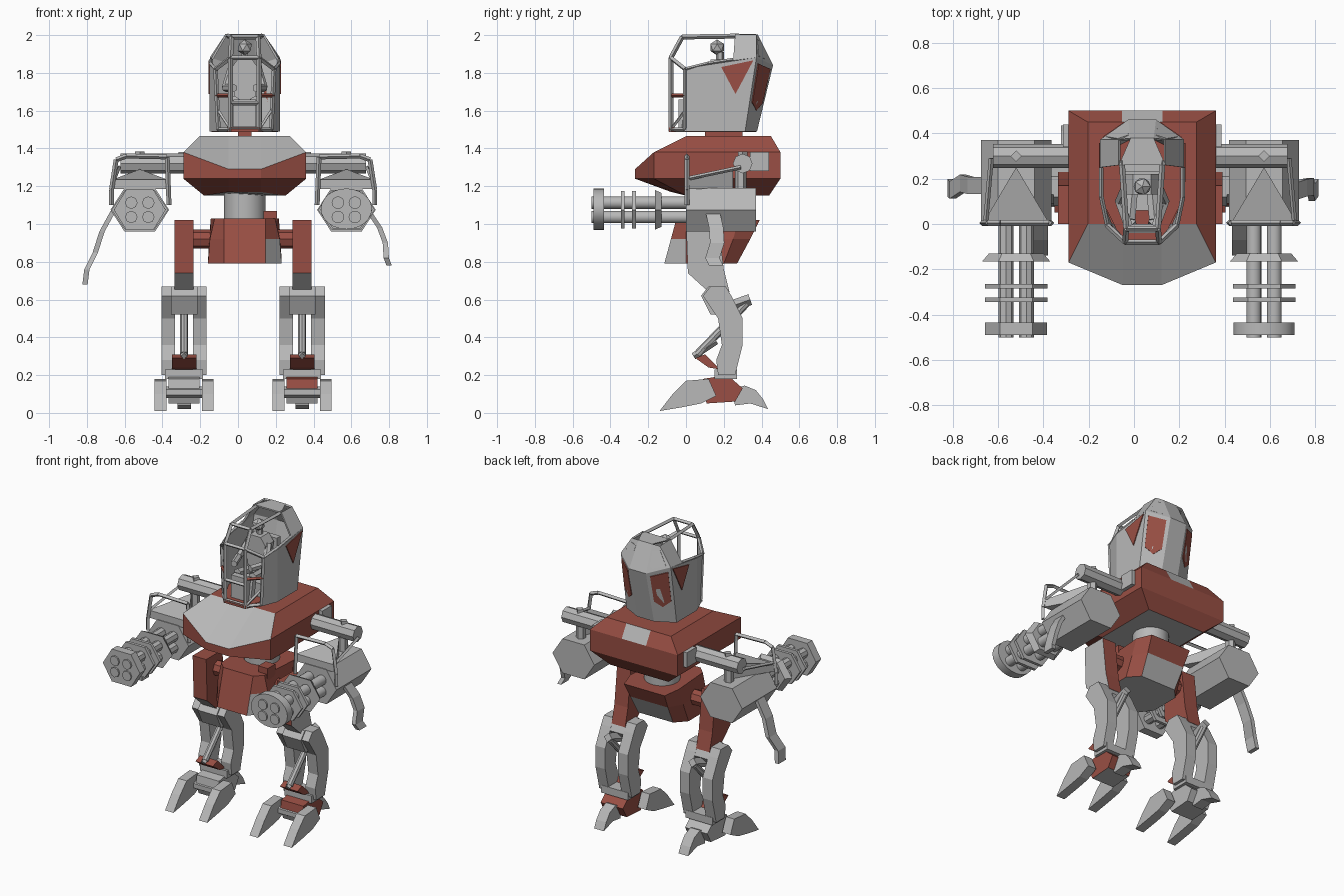
import bpy, bmesh, math
from mathutils import Vector

if "Cube" in bpy.data.objects:
    bpy.data.objects.remove(bpy.data.objects["Cube"])

CX, LX = 0.036, 0.027   # centre lines of body and limbs


def material(name, rgb):
    m = bpy.data.materials.new(name)
    m.use_nodes = True
    m.diffuse_color = (*rgb, 1)
    m.node_tree.nodes["Principled BSDF"].inputs["Base Color"].default_value = (*rgb, 1)
    return m


MATS = [material("armour_grey", (0.48, 0.48, 0.48)), material("hull_red", (0.32, 0.078, 0.058))]
GREY, RED = 0, 1


def finish(name, bm, mat=GREY):
    bmesh.ops.recalc_face_normals(bm, faces=bm.faces)
    me = bpy.data.meshes.new(name)
    bm.to_mesh(me)
    bm.free()
    for m in MATS:
        me.materials.append(m)
    for p in me.polygons:
        p.material_index = mat
    ob = bpy.data.objects.new(name, me)
    bpy.context.collection.objects.link(ob)
    return ob


def paint(ob, mat, rule):
    for p in ob.data.polygons:
        if rule(p.center, p.normal):
            p.material_index = mat


def smooth(ob):
    bpy.ops.object.select_all(action='DESELECT')
    ob.select_set(True)
    bpy.context.view_layer.objects.active = ob
    bpy.ops.object.shade_smooth_by_angle(angle=math.radians(40))


def loft(name, rings, mat=GREY, caps=True):
    bm = bmesh.new()
    rows = [[bm.verts.new(p) for p in r] for r in rings]
    n = len(rows[0])
    for a, b in zip(rows, rows[1:]):
        for i in range(n):
            j = (i + 1) % n
            bm.faces.new((a[i], a[j], b[j], b[i]))
    if caps:
        bm.faces.new(rows[0])
        bm.faces.new(rows[-1])
    return finish(name, bm, mat)


def mirrored(half):
    """Close a half outline across the body centre line."""
    return [(CX + x, y, z) for x, y, z in half] + [(CX - x, y, z) for x, y, z in reversed(half)]


def prism(name, profile, x0, x1, mat=GREY):
    return loft(name, [[(x, y, z) for y, z in profile] for x in (x0, x1)], mat)


def hull(name, pts, mat=GREY):
    bm = bmesh.new()
    for p in pts:
        bm.verts.new(p)
    bmesh.ops.convex_hull(bm, input=bm.verts)
    bmesh.ops.dissolve_limit(bm, angle_limit=0.02, verts=bm.verts, edges=bm.edges)
    return finish(name, bm, mat)


def box(name, lo, hi, mat=GREY):
    return prism(name, [(lo[1], lo[2]), (hi[1], lo[2]), (hi[1], hi[2]), (lo[1], hi[2])], lo[0], hi[0], mat)


def bars(name, path, r, mat=GREY, n=4, r2=None):
    """Straight rods joining the points of a path."""
    bm = bmesh.new()
    for a, b in zip(path, path[1:]):
        a, b = Vector(a), Vector(b)
        made = bmesh.ops.create_cone(bm, cap_ends=True, segments=n, radius1=r,
                                     radius2=r if r2 is None else r2, depth=(b - a).length)["verts"]
        rot = (b - a).to_track_quat('Z', 'Y').to_matrix()
        for v in made:
            v.co = rot @ v.co + (a + b) / 2
    return finish(name, bm, mat)


def plate(name, quad, outline, mat=RED):
    """Thin painted plate laid on a quad, with its outline in quad coordinates."""
    a, b, c, d = map(Vector, quad)
    nrm = (c - a).cross(d - b).normalized() * 0.005
    pts = [a.lerp(b, u).lerp(d.lerp(c, u), v) for u, v in outline]
    return loft(name, [[p - nrm for p in pts], [p + nrm for p in pts]], mat)


# Torso hull with grey nose panels
torso = loft("torso_hull", [mirrored(r) for r in (
    [(.09, .44, 1.15), (.215, .44, 1.15), (.215, 0, 1.15), (.085, -.08, 1.17)],
    [(.09, .5, 1.24), (.325, .5, 1.24), (.325, -.17, 1.24), (.085, -.27, 1.24)],
    [(.09, .5, 1.38), (.325, .5, 1.38), (.325, -.17, 1.38), (.085, -.27, 1.29)],
    [(.09, .45, 1.465), (.24, .45, 1.465), (.24, 0, 1.465), (.085, 0, 1.465)])], RED)
paint(torso, GREY, lambda c, n: n.z > .2 and c.z > 1.3 and c.z < 1.46
      and (c.y < -.03 and abs(c.x - CX) < .25 or c.y > .4 and abs(c.x - CX) < .05))
paint(torso, GREY, lambda c, n: n.z < -.95)
smooth(bars("waist_column", [(CX, .2, .98), (CX, .2, 1.17)], .11, n=20))
box("neck", (CX - .035, .1, 1.45), (CX + .035, .3, 1.5), RED)

# Pelvis
pelvis = loft("pelvis", [mirrored(r) for r in (
    [(.13, .27, .79), (.195, .2, .79), (.195, 0, .79), (.11, -.115, .79)],
    [(.14, .34, .92), (.19, .25, .92), (.185, 0, .92), (.11, -.08, .92)],
    [(.15, .39, 1.02), (.18, .28, 1.03), (.16, 0, 1.03), (.11, -.05, 1.03)])], RED)
paint(pelvis, GREY, lambda c, n: n.z < -.9 or c.y > .27 and c.z < .93 and abs(n.x) < .2
      or n.x > .3 and n.y < -.3 and c.z < .9)
box("pelvis_bracket", (CX + .1, .02, .92), (CX + .17, .1, 1.07), RED)

# Cockpit shell: side walls, back and roof
low = [(.135, -.01, 1.49), (.18, .1, 1.49), (.18, .31, 1.49), (.06, .37, 1.49)]
mid = [(.15, -.01, 1.82), (.18, .1, 1.84), (.18, .37, 1.88), (.06, .455, 1.84)]
top = [(.1, .26, 2.0), (.1, .37, 2.0), (.05, .375, 2.0)]
bm = bmesh.new()
for s in (1, -1):
    def V(p):
        return bm.verts.new((CX + s * p[0], p[1], p[2]))
    for i in range(3):
        bm.faces.new([V(p) for p in (low[i], low[i + 1], mid[i + 1], mid[i])])
    bm.faces.new([V(p) for p in ((.18, .25, 1.862), mid[2], top[1], top[0])])
    bm.faces.new([V(p) for p in (mid[2], mid[3], top[2], top[1])])
for a, b in ((low[3], mid[3]), (mid[3], top[2]), (top[2], top[0])):
    bm.faces.new([bm.verts.new((CX + s * p[0], p[1], p[2])) for p, s in ((a, 1), (b, 1), (b, -1), (a, -1))])
bmesh.ops.remove_doubles(bm, verts=bm.verts, dist=.0005)
shell = finish("cockpit_shell", bm)
mod = shell.modifiers.new("thickness", 'SOLIDIFY')
mod.thickness, mod.offset = .012, 0
loft("cockpit_floor", [mirrored([(x, y, z) for x, y in ((.06, .37), (.175, .31), (.175, .1), (.08, -.09))])
                       for z in (1.487, 1.51)], RED)

for s, side in ((1, "left"), (-1, "right")):
    def at(*pts):
        return [(CX + s * x, y, z) for x, y, z in pts]
    # Painted panels on the shell
    plate(side + "_cheek_triangle", at((.186, .1, 1.49), (.186, .37, 1.49), (.186, .37, 1.88), (.186, .1, 1.84)),
          [(.32, .94), (.95, .97), (.6, .53)])
    plate(side + "_back_panel", at(low[2], low[3], mid[3], mid[2]), [(.1, .4), (.5, .3), (.85, .42), (.85, .93), (.1, .93)]) \
        .location = (s * .003, .007, 0)
    plate(side + "_roof_panel", at(mid[2], mid[3], top[2], top[1]), [(.15, .1), (.9, .1), (.9, .8), (.15, .8)], GREY)
    # Canopy frame
    bars(side + "_canopy_rail", at((.075, -.08, 1.49), (.075, -.08, 1.88), (.07, -.02, 1.99), (.09, .28, 1.995)), .013)
    bars(side + "_canopy_side_frame", at((.075, -.08, 1.5), (.14, -.005, 1.5), (.155, -.005, 1.82), (.075, -.08, 1.88)), .012)
    bars(side + "_canopy_top_brace", at((.155, 0, 1.82), (.18, .12, 1.85), (.18, .25, 1.87)), .01)
    bars(side + "_canopy_side_bar", at((.075, -.08, 1.68), (.15, -.005, 1.68)), .01, RED)
    bars(side + "_canopy_brace", at((.075, -.08, 1.5), (.14, -.005, 1.6)), .009)
    # Pilot limbs
    bars(side + "_pilot_arm", at((.07, .17, 1.82), (.1, .1, 1.72), (.06, -.01, 1.72)), .022, n=6)
    bars(side + "_pilot_leg", at((.04, .18, 1.63), (.055, .02, 1.65), (.05, 0, 1.51)), .028, n=6)
for z in (1.505, 1.64, 1.88):
    bars("canopy_crossbar", [(CX - .075, -.08, z), (CX + .075, -.08, z)], .012)
bars("canopy_top_crossbar", [(CX - .07, -.02, 1.99), (CX + .07, -.02, 1.99)], .012)

# Pilot and seat
hull("pilot_body", [(CX + x * w, y, z) for x in (-1, 1) for w, z in ((.045, 1.6), (.075, 1.82), (.04, 1.87))
                    for y in (.13, .22)])
bars("pilot_neck", [(CX, .18, 1.86), (CX, .18, 1.91)], .02, n=6)
bm = bmesh.new()
bmesh.ops.create_icosphere(bm, subdivisions=1, radius=.042)
finish("pilot_head", bm).location = (CX, .165, 1.935)
box("seat_back", (CX - .09, .23, 1.51), (CX + .09, .27, 1.84))
box("seat_base", (CX - .09, .06, 1.51), (CX + .09, .25, 1.6))
box("console", (CX - .06, -.04, 1.51), (CX + .06, 0, 1.66))

for s, side in ((1, "left"), (-1, "right")):
    L = side + "_"
    # Leg: hip, thigh, knee, paired shin struts and piston
    X = LX + s * .3125

    def slab(name, profile, off, w, mat=GREY):
        return prism(L + name, profile, X + off - w, X + off + w, mat)
    bars(L + "hip_axle", [(LX + s * .15, .12, .92), (X, .12, .92)], .05, RED, n=8)
    thigh = slab("thigh", [(0, 1.02), (.17, 1.02), (.2, .76), (.23, .64), (.12, .64), (.01, .74)], 0, .05, RED)
    paint(thigh, GREY, lambda c, n: n.x > .9 and s > 0 or n.z < -.5)
    slab("knee", [(.08, .62), (.12, .67), (.21, .67), (.25, .6), (.2, .52), (.13, .52)], 0, .07)
    for t in (1, -1):
        slab("shin_strut", [(.09, .62), (.13, .67), (.21, .67), (.24, .62), (.3, .5), (.3, .36), (.26, .2),
                            (.17, .2), (.16, .28), (.19, .36), (.17, .5)], t * .084, .036)
        # Front toes
        slab("front_toe", [(-.14, .01), (-.07, .1), (0, .17), (.12, .18), (.16, .09), (.08, .05), (-.02, .03)], t * .125, .031)
    bars(L + "piston_rod", [(X, .32, .58), (X, .06, .31)], .021, n=8)
    bars(L + "piston_upper_link", [(X, .34, .6), (X, .2, .55)], .03)
    bars(L + "piston_lower_link", [(X, .04, .3), (X, .16, .38)], .018)
    slab("shin_clamp", [(.05, .29), (.1, .31), (.18, .23), (.12, .24)], 0, .065, RED)
    slab("ankle", [(.15, .18), (.15, .23), (.27, .23), (.27, .18)], 0, .1)
    foot = slab("foot", [(.08, .12), (.09, .18), (.22, .2), (.3, .13), (.26, .06), (.11, .05)], 0, .082, RED if s > 0 else GREY)
    paint(foot, GREY, lambda c, n: n.z < -.5 or n.y < -.9 and c.z < .14)
    bars(L + "toe_axle", [(X - .12, .1, .11), (X + .12, .1, .11)], .03, n=6)
    slab("heel", [(.24, .12), (.31, .145), (.37, .12), (.41, .07), (.435, .02), (.34, .05), (.26, .04)], 0, .036)

    # Arm and gun housing
    G, Z = LX + s * .547, 1.075
    bars(L + "arm", [(CX + s * .28, .3, 1.32), (LX + s * .65, .3, 1.32)], .052, n=8)
    box(L + "arm_socket", (CX + s * .32 - .03, .34, 1.28), (CX + s * .32 + .03, .44, 1.38))
    bars(L + "arm_knob", [(G, .3, 1.36), (G, .3, 1.385)], .025)
    bars(L + "arm_post", [(G, .29, 1.15), (G, .29, 1.3)], .03, n=6)

    def hexagon(y, w, h):
        return [(G + w * a, y, Z + h * b) for a, b in ((-1, 0), (-.52, 1), (.52, 1), (1, 0), (.52, -1), (-.52, -1))]
    loft(L + "gun_housing", [hexagon(y, .155, .115) for y in (0, .37)])
    hull(L + "gun_wedge", [(G, .25, 1.29), (G, .25, 1.19)] + [(G + t * .145, .005, z) for t in (-1, 1) for z in (1.185, 1.235)])
    bars(L + "gun_guard", [(G + s * a, .005, b) for a, b in
                           ((.15, 1.1), (.15, 1.18), (.125, 1.34), (.07, 1.36), (-.145, 1.355), (-.155, 1.1))], .013)
    bars(L + "gun_guard_brace", [(G + s * .135, .005, 1.24), (G + s * .11, .29, 1.3)], .011)

    # Rotary barrels, clamp rings and muzzle
    for a in (-.045, .045):
        for b in (-.038, .038):
            barrel = bars(L + "barrel", [(G + a, .02, Z + b), (G + a, -.5, Z + b)], .033, n=16 if s > 0 else 8)
            if s > 0:
                smooth(barrel)
    for y in (-.335, -.275):
        loft(L + "barrel_ring", [hexagon(y + d, .138, .1) for d in (-.01, .01)])
    loft(L + "barrel_collar", [hexagon(-.165, .15, .105), hexagon(-.13, .12, .09)])
    if s > 0:
        muzzle = bars(L + "muzzle", [(0, -.49, 0), (0, -.435, 0)], .135, n=24)
        muzzle.scale, muzzle.location = (1, 1, .8), (G, 0, Z + .005)
        smooth(muzzle)
    else:
        loft(L + "muzzle", [hexagon(y, .137, .108) for y in (-.49, -.435)])

    # Hanging ammunition belt
    path = [(.69, .14, 1.07), (.75, .16, .98), (.78, .165, .9), (.785, .14, .82), (.80, .16, .78)] if s > 0 else \
           [(-.66, .17, 1.07), (-.72, .17, .96), (-.755, .18, .85), (-.80, .15, .76), (-.81, .16, .68)]
    loft(L + "ammo_belt", [[(x + a * .014, y + b * .038, z) for a, b in ((-1, -1), (1, -1), (1, 1), (-1, 1))]
                           for x, y, z in path])
